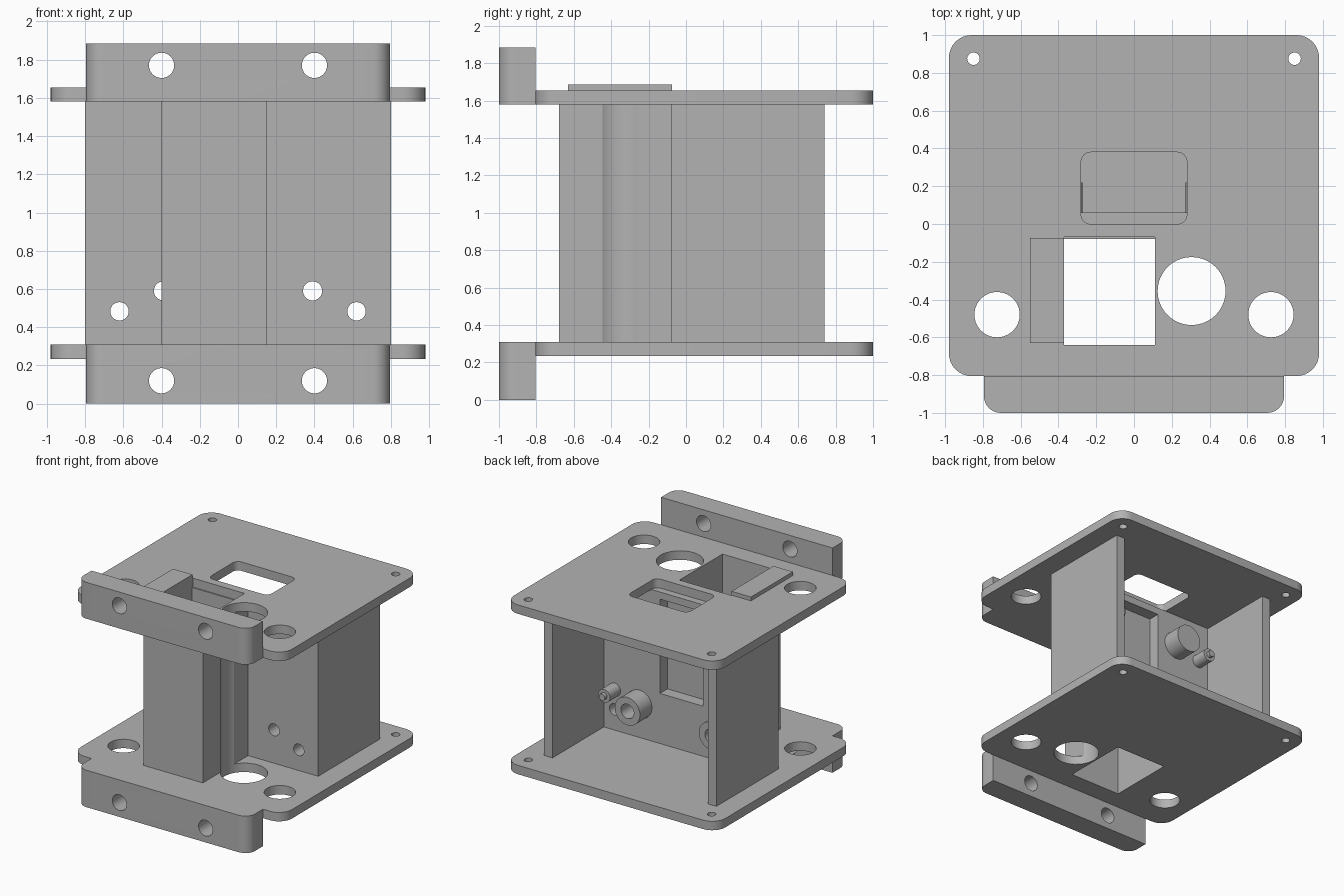
import bpy, bmesh, math

cube = bpy.data.objects.get("Cube")
if cube:
    bpy.data.objects.remove(cube)

grey = bpy.data.materials.new("plain grey")
grey.use_nodes = True
colour = (0.45, 0.45, 0.45, 1)
grey.diffuse_color = colour
grey.node_tree.nodes["Principled BSDF"].inputs["Base Color"].default_value = colour


def finish(name, bm):
    mesh = bpy.data.meshes.new(name)
    bmesh.ops.recalc_face_normals(bm, faces=bm.faces)
    bm.to_mesh(mesh)
    bm.free()
    mesh.materials.append(grey)
    obj = bpy.data.objects.new(name, mesh)
    bpy.context.collection.objects.link(obj)
    return obj


def box(name, x, y, z, radius=0, rounded=lambda v: True):
    """Box from (low, high) ranges; chosen upright edges are rounded."""
    bm = bmesh.new()
    bmesh.ops.create_cube(bm, size=1)
    for v in bm.verts:
        v.co = [r[0] if c < 0 else r[1] for c, r in zip(v.co, (x, y, z))]
    if radius:
        edges = [e for e in bm.edges
                 if abs(e.verts[0].co.z - e.verts[1].co.z) > 0.001
                 and rounded(e.verts[0].co)]
        bmesh.ops.bevel(bm, geom=edges, offset=radius, segments=8,
                        profile=0.5, affect='EDGES')
    return finish(name, bm)


def cylinder(name, radius, a, b, low, high, axis):
    """Cylinder along z at (x=a, y=b), or along y at (x=a, z=b)."""
    bm = bmesh.new()
    bmesh.ops.create_cone(bm, cap_ends=True, segments=40, radius1=radius,
                          radius2=radius, depth=high - low)
    mid = (low + high) / 2
    for v in bm.verts:
        px, py, pz = v.co
        v.co = (a + px, b + py, mid + pz) if axis == 'z' else (a + px, mid + pz, b + py)
    return finish(name, bm)


def cut(obj, cutters):
    bpy.context.view_layer.objects.active = obj
    for cutter in cutters:
        cutter.hide_render = True
        mod = obj.modifiers.new("cut", 'BOOLEAN')
        mod.operation = 'DIFFERENCE'
        mod.solver = 'EXACT'
        mod.object = cutter
        bpy.ops.object.modifier_apply(modifier=mod.name)
        bpy.data.objects.remove(cutter)
    return obj


def smooth(obj):
    bpy.ops.object.select_all(action='DESELECT')
    obj.select_set(True)
    bpy.context.view_layer.objects.active = obj
    bpy.ops.object.shade_smooth_by_angle(angle=math.radians(30))


FLOOR, CEILING, THICK = 0.31, 1.58, 0.075
MID = (FLOOR + CEILING) / 2
SPAN = (-1, 3)
SLOT_X, SLOT_Y = (-0.37, 0.11), (-0.64, -0.07)
PORT = (0.18, 0.305, -0.355)
parts = []

# Bottom and top plates with their openings
for name, z in (("bottom_plate", (FLOOR - THICK, FLOOR)),
                ("top_plate", (CEILING, CEILING + THICK))):
    plate = box(name, (-0.98, 0.98), (-0.805, 1), z, 0.12)
    holes = [box("slot_cutter", SLOT_X, SLOT_Y, SPAN),
             cylinder("port_cutter", *PORT, *SPAN, 'z')]
    for s in (-1, 1):
        holes.append(cylinder("round_cutter", 0.12, s * 0.725, -0.48, *SPAN, 'z'))
        holes.append(cylinder("screw_cutter", 0.033, s * 0.85, 0.875, *SPAN, 'z'))
    if name == "top_plate":
        holes.append(box("window_cutter", (-0.28, 0.28), (0, 0.38), SPAN, 0.05))
    parts.append(cut(plate, holes))

# Front mounting bars
for name, z, hole_z in (("lower_mounting_bar", (0, FLOOR), 0.12),
                        ("upper_mounting_bar", (CEILING, 1.885), 1.77)):
    bar = box(name, (-0.795, 0.795), (-1, -0.805), z, 0.09, lambda v: v.y < -0.9)
    parts.append(cut(bar, [cylinder("bolt_cutter", 0.066, s * 0.4, hole_z, -2, 0, 'y')
                           for s in (-1, 1)]))

# Cross panel with counterbored holes and a recess in its back
panel = box("cross_panel", (-0.8, 0.8), (-0.08, 0.06), (FLOOR, CEILING))
cutters = [box("recess_cutter", (-0.2, 0.2), (-0.04, 0.2), (0.73, 1.52))]
for s in (-1, 1):
    for t in (-1, 1):
        x, z = s * 0.62, MID + t * 0.462
        cutters += [cylinder("hole_cutter", 0.048, x, z, -1, 1, 'y'),
                    cylinder("counterbore_cutter", 0.093, x, z, -0.5, -0.03, 'y'),
                    cylinder("boss_hole_cutter", 0.05, s * 0.39, MID + t * 0.355, -1, 1, 'y')]
parts.append(cut(panel, cutters))

# Hollow bosses and solid pegs behind the panel
for s, side in ((-1, "right"), (1, "left")):
    for t, level in ((-1, "lower"), (1, "upper")):
        tag = f"{level}_{side}"
        x, z = s * 0.39, MID + t * 0.355
        boss = cylinder("boss_" + tag, 0.117, x, z, 0.055, 0.22, 'y')
        parts.append(cut(boss, [cylinder("bore_cutter", 0.06, x, z, -1, 1, 'y')]))
        x, z = s * 0.62, MID + t * 0.295
        parts.append(cylinder("peg_" + tag, 0.055, x, z, 0.055, 0.2, 'y'))
        parts.append(cylinder("peg_tip_" + tag, 0.028, x, z, 0.19, 0.23, 'y'))
    # Side wall
    box("side_wall_" + side, sorted((s * 0.72, s * 0.8)), (0.06, 0.74), (FLOOR, CEILING))

# Open channel, grooved where the round port passes beside it
channel = box("channel", (-0.4, 0.15), (-0.68, -0.08), (FLOOR, CEILING))
parts.append(cut(channel, [box("channel_cutter", SLOT_X, (-0.64, 0), SPAN),
                           cylinder("groove_cutter", *PORT, *SPAN, 'z')]))

# Raised strip beside the slot
box("raised_strip", (-0.55, -0.37), (-0.63, -0.075), (CEILING + THICK, 1.687))

for part in parts:
    smooth(part)
